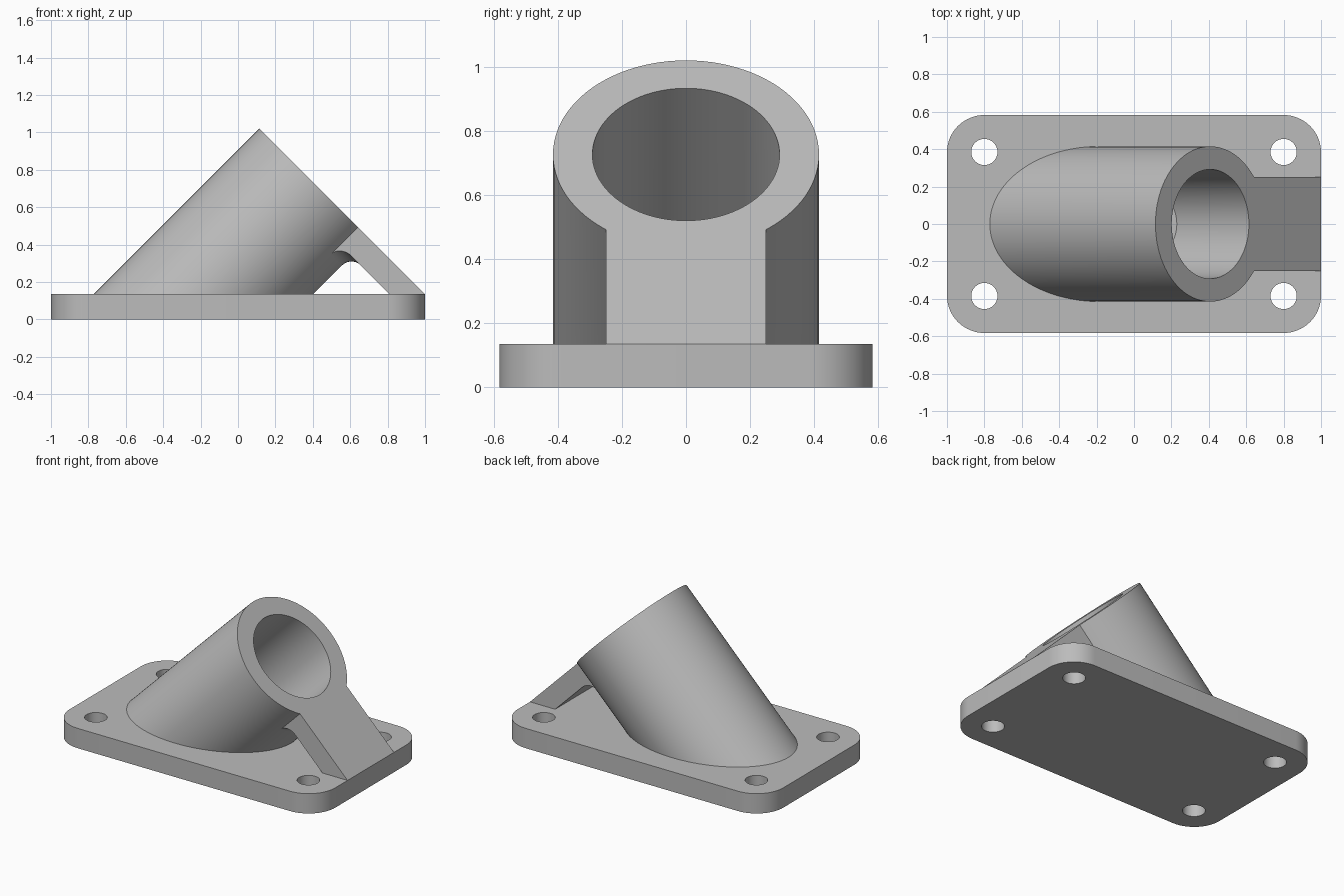
import bpy, bmesh, math
from mathutils import Matrix, Vector

if "Cube" in bpy.data.objects:
    bpy.data.objects.remove(bpy.data.objects["Cube"])

PLATE_W, PLATE_T = 1.165, 0.135
OUTER, INNER = 0.415, 0.292
RIB_HALF, RIB_T, FILLET = 0.25, 0.134, 0.07
# Tube frame: local z runs up the tube, local x runs down its end face
TILT = Matrix.Translation((0.408, 0, 0.727)) @ Matrix.Rotation(math.radians(45), 4, "Y")

grey = bpy.data.materials.new("plain grey")
grey.use_nodes = True
colour = (0.5, 0.5, 0.5, 1)
grey.diffuse_color = colour
grey.node_tree.nodes["Principled BSDF"].inputs["Base Color"].default_value = colour


def finish(bm, name):
    bmesh.ops.recalc_face_normals(bm, faces=bm.faces)
    mesh = bpy.data.meshes.new(name)
    bm.to_mesh(mesh)
    bm.free()
    mesh.materials.append(grey)
    obj = bpy.data.objects.new(name, mesh)
    bpy.context.collection.objects.link(obj)
    return obj


def smooth(obj):
    bpy.ops.object.select_all(action="DESELECT")
    obj.select_set(True)
    bpy.context.view_layer.objects.active = obj
    bpy.ops.object.shade_smooth_by_angle(angle=math.radians(30))


def revolve(profile, start, sweep, steps):
    """Turn a closed (radius, z) profile about the local z axis."""
    bm = bmesh.new()
    verts = [bm.verts.new((r, 0, z)) for r, z in profile]
    edges = [bm.edges.new((a, b)) for a, b in zip(verts, verts[1:] + verts[:1])]
    bmesh.ops.rotate(bm, verts=verts, matrix=Matrix.Rotation(start, 3, "Z"))
    bmesh.ops.spin(bm, geom=verts + edges, axis=(0, 0, 1), angle=sweep, steps=steps)
    bmesh.ops.remove_doubles(bm, verts=bm.verts, dist=1e-5)
    return bm


def slice_off(bm, point, normal):
    """Remove everything on the normal's side; return the cut edges."""
    cut = bmesh.ops.bisect_plane(bm, geom=bm.verts[:] + bm.edges[:] + bm.faces[:],
                                 plane_co=point, plane_no=normal, clear_outer=True)
    return [e for e in cut["geom_cut"] if isinstance(e, bmesh.types.BMEdge)]


# Base plate with rounded corners
bm = bmesh.new()
bmesh.ops.create_cube(bm, size=1, matrix=Matrix.Translation((0, 0, PLATE_T / 2))
                      @ Matrix.Diagonal((2, PLATE_W, PLATE_T, 1)))
upright = [e for e in bm.edges if abs(e.verts[0].co.z - e.verts[1].co.z) > 0.1]
bmesh.ops.bevel(bm, geom=upright, offset=0.2, segments=16, profile=0.5, affect="EDGES")
plate = finish(bm, "base_plate")

# Four bolt holes
bm = bmesh.new()
for sx in (-1, 1):
    for sy in (-1, 1):
        bmesh.ops.create_cone(bm, cap_ends=True, segments=40, radius1=0.07, radius2=0.07,
                              depth=1, matrix=Matrix.Translation((sx * 0.8, sy * 0.385, 0)))
cutter = finish(bm, "bolt_hole_cutter")
cutter.hide_render = True
holes = plate.modifiers.new("bolt holes", "BOOLEAN")
holes.object, holes.operation, holes.solver = cutter, "DIFFERENCE", "EXACT"
bpy.context.view_layer.objects.active = plate
bpy.ops.object.modifier_apply(modifier=holes.name)
bpy.data.objects.remove(cutter)
smooth(plate)

# Slanted tube, sunk slightly into the plate whose top closes the bore
bm = revolve([(INNER, 0), (OUTER, 0), (OUTER, -1.5), (INNER, -1.5)], 0, math.tau, 96)
bmesh.ops.transform(bm, matrix=TILT, verts=bm.verts)
rim = slice_off(bm, (0, 0, PLATE_T - 0.02), (0, 0, -1))
bmesh.ops.bridge_loops(bm, edges=rim)
smooth(finish(bm, "slanted_tube"))

# Sloping support rib, flush with the tube's end face
inner_top = TILT @ Vector((0.31, 0, 0))
inner_low = TILT @ Vector((0.31, 0, -RIB_T))
foot = 1 - RIB_T * math.sqrt(2)
outline = [(inner_top.x, inner_top.z), (1, PLATE_T), (0.95, 0.08), (foot, 0.08),
           (foot, PLATE_T), (inner_low.x, inner_low.z)]
bm = bmesh.new()
side = bm.faces.new([bm.verts.new((x, -RIB_HALF, z)) for x, z in outline])
extruded = bmesh.ops.extrude_face_region(bm, geom=[side])["geom"]
bmesh.ops.translate(bm, vec=(0, 2 * RIB_HALF, 0),
                    verts=[v for v in extruded if isinstance(v, bmesh.types.BMVert)])
finish(bm, "support_rib")

# Rounded fillet between tube and rib
arc = [(OUTER + FILLET * (1 - math.cos(a)), -RIB_T - FILLET * (1 - math.sin(a)))
       for a in (math.pi / 2 * i / 12 for i in range(13))]
profile = [(OUTER - 0.02, -RIB_T - FILLET)] + arc + [(OUTER - 0.02, -RIB_T)]
bm = revolve(profile, -0.9, 1.8, 32)
for s in (-1, 1):
    bmesh.ops.contextual_create(bm, geom=slice_off(bm, (0, s * RIB_HALF, 0), (0, s, 0)))
bmesh.ops.transform(bm, matrix=TILT, verts=bm.verts)
smooth(finish(bm, "rib_fillet"))
